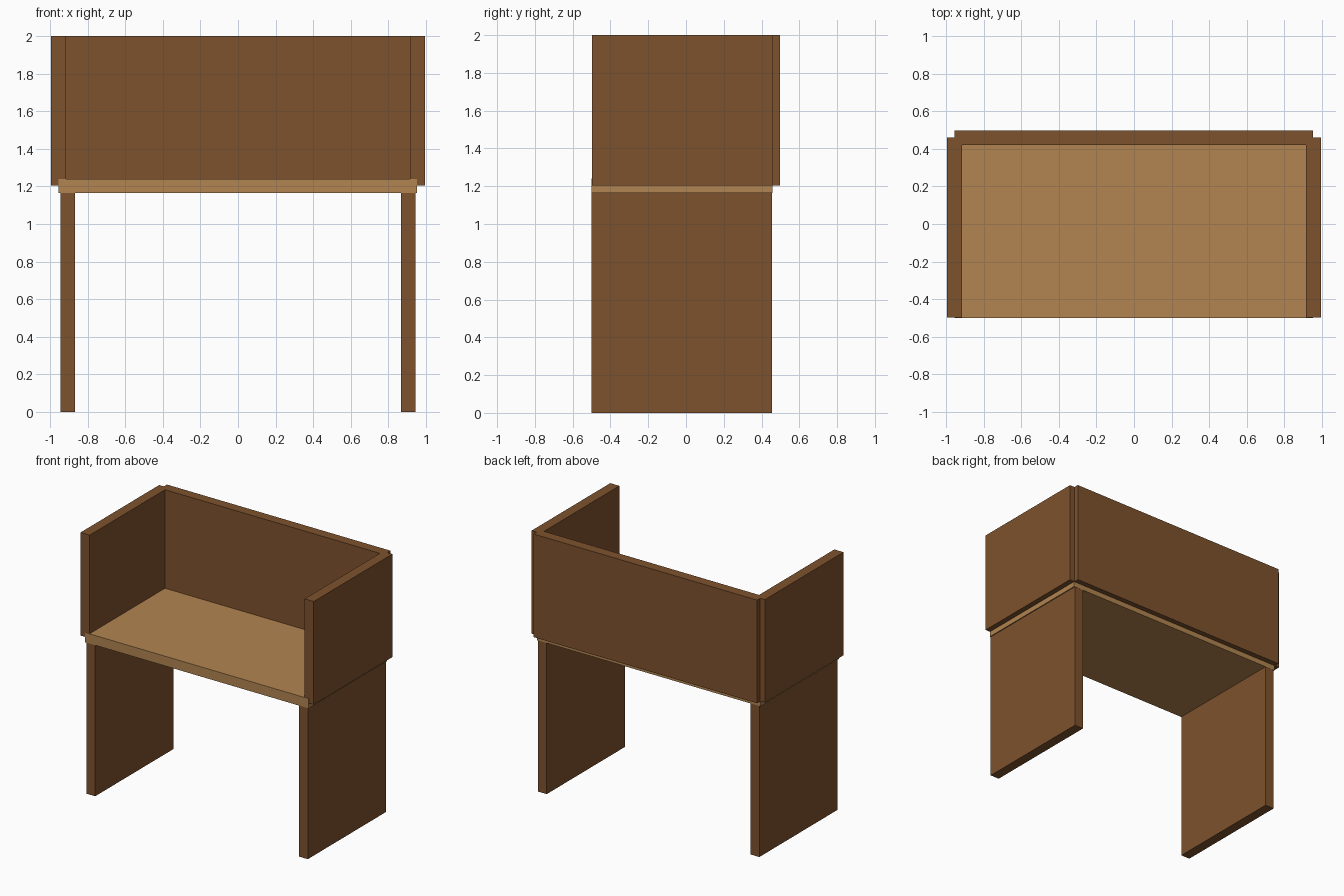
import bpy

cube = bpy.data.objects.get("Cube")
if cube:
    bpy.data.objects.remove(cube, do_unlink=True)


def make_material(name, rgb):
    mat = bpy.data.materials.new(name)
    mat.use_nodes = True
    colour = (*rgb, 1.0)
    mat.diffuse_color = colour
    mat.node_tree.nodes["Principled BSDF"].inputs["Base Color"].default_value = colour
    return mat


def board(name, x, y, z, mat):
    """Flat board given by its (min, max) range on each axis."""
    ranges = (x, y, z)
    bpy.ops.mesh.primitive_cube_add(size=1, location=[(a + b) / 2 for a, b in ranges])
    obj = bpy.context.object
    obj.name = obj.data.name = name
    obj.scale = [b - a for a, b in ranges]
    bpy.ops.object.transform_apply(location=False, rotation=False, scale=True)
    obj.data.materials.append(mat)
    return obj


dark_wood = make_material("dark wood", (0.209, 0.084, 0.027))
light_wood = make_material("light wood", (0.445, 0.231, 0.080))

# Desk top, a hair proud of the side screens
board("desk_top", (-0.955, 0.953), (-0.5, 0.457), (1.165, 1.24), light_wood)

# Back screen
board("back_screen", (-0.955, 0.952), (0.42, 0.498), (1.205, 2.0), dark_wood)

# Side screens and panel legs, mirrored left and right
for side, sign in (("left", 1), ("right", -1)):
    screen_x = sorted((sign * 0.917, sign * 0.995))
    leg_x = sorted((sign * 0.869, sign * 0.945))
    board(side + "_screen", screen_x, (-0.498, 0.46), (1.205, 2.0), dark_wood)
    board(side + "_leg", leg_x, (-0.499, 0.456), (0.0, 1.165), dark_wood)
